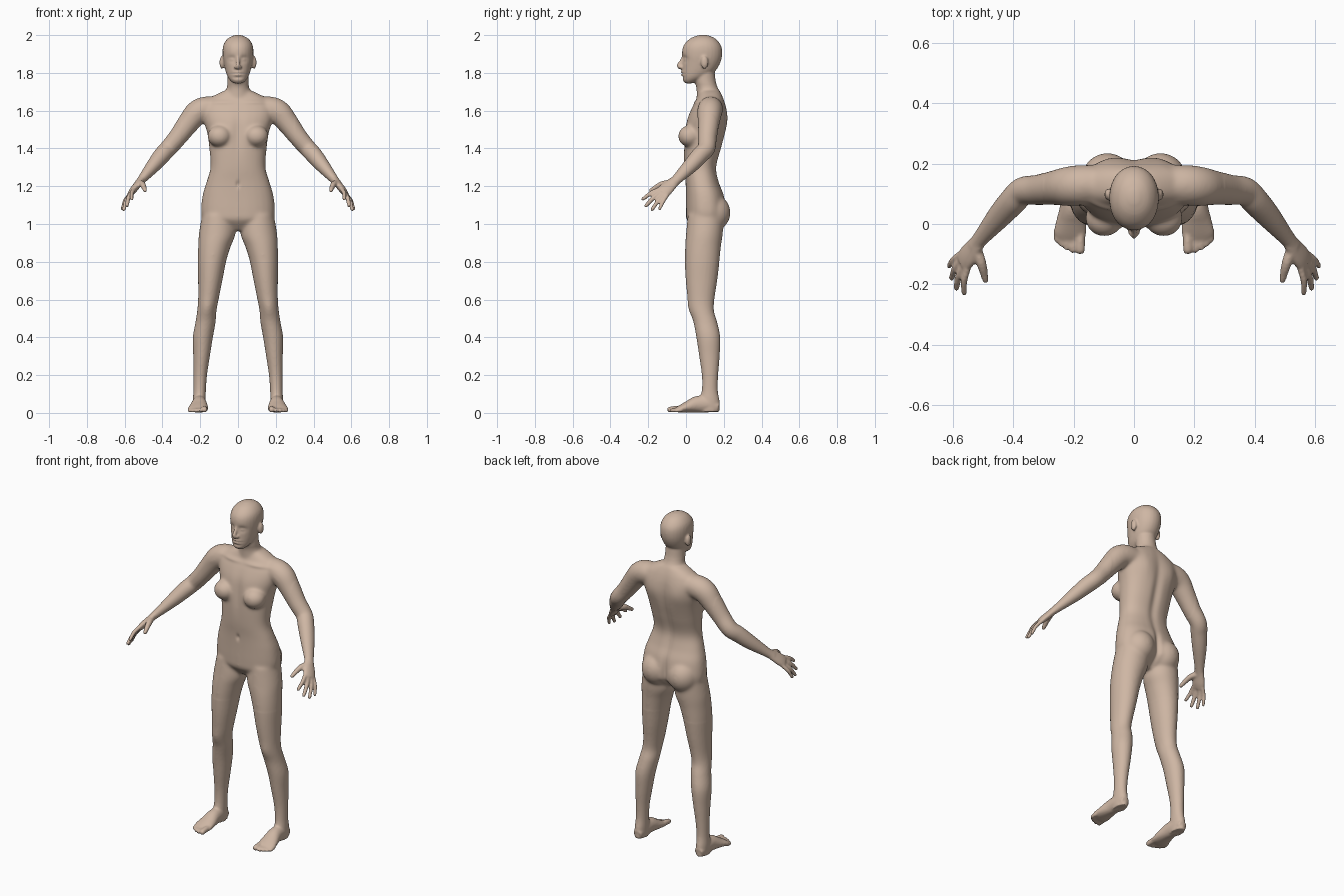
import bpy, bmesh, math
from mathutils import Vector, Matrix

bm = bmesh.new()
SEG = 28


def spline(rows, steps=5):
    """Catmull-Rom through rows of numbers."""
    out = []
    for i in range(len(rows) - 1):
        a, b, c, d = (rows[max(0, min(len(rows) - 1, i + k))] for k in (-1, 0, 1, 2))
        for s in range(steps):
            t = s / steps
            out.append([0.5 * (2 * q + (r - p) * t + (2 * p - 5 * q + 4 * r - w) * t * t
                               + (3 * q - p - 3 * r + w) * t ** 3)
                        for p, q, r, w in zip(a, b, c, d)])
    return out + [list(rows[-1])]


def loft(rings):
    """Closed skin through a list of point rings."""
    vs = [[bm.verts.new(p) for p in r] for r in rings]
    n = len(vs[0])
    for a, b in zip(vs, vs[1:]):
        for i in range(n):
            j = (i + 1) % n
            bm.faces.new((a[i], a[j], b[j], b[i]))
    bm.faces.new(vs[0][::-1])
    bm.faces.new(vs[-1])


def column(rows, p=2.0):
    """Upright form; rows are z, centre x, half width, front y, back y."""
    rings = []
    for z, cx, hw, yf, yb in spline(rows):
        ring = []
        for i in range(SEG):
            a = 2 * math.pi * i / SEG
            c, s = math.cos(a), math.sin(a)
            ring.append((cx + hw * math.copysign(abs(c) ** (2 / p), c),
                         (yf + yb) / 2 + (yb - yf) / 2 * math.copysign(abs(s) ** (2 / p), s), z))
        rings.append(ring)
    loft(rings)


def tube(rows, ref):
    """Limb along a path; rows are x, y, z, radius along ref, radius across."""
    pts = spline(rows)
    rings = []
    for i, r in enumerate(pts):
        t = (Vector(pts[min(i + 1, len(pts) - 1)][:3]) - Vector(pts[max(i - 1, 0)][:3])).normalized()
        u = (Vector(ref) - t * t.dot(Vector(ref))).normalized()
        v = t.cross(u)
        rings.append([Vector(r[:3]) + u * r[3] * math.cos(a) + v * r[4] * math.sin(a)
                      for a in (2 * math.pi * k / SEG for k in range(SEG))])
    loft(rings)


def ball(c, r):
    m = Matrix.Translation(c) @ Matrix.Diagonal((*r, 1))
    bmesh.ops.create_uvsphere(bm, u_segments=24, v_segments=16, radius=1, matrix=m)


# ---- one side: leg
column([(1.05, .105, .085, .01, .20), (.95, .110, .097, 0, .195), (.88, .125, .086, -.005, .185),
        (.80, .138, .075, -.006, .177), (.70, .147, .064, -.001, .165), (.60, .157, .054, .01, .15),
        (.54, .165, .051, .024, .148), (.48, .172, .053, .04, .165), (.40, .186, .053, .055, .181),
        (.30, .193, .044, .07, .178), (.20, .200, .036, .084, .17), (.12, .203, .033, .084, .168),
        (.06, .205, .034, .07, .178), (.006, .205, .032, .07, .178)])
# foot and toes
tube([(.205, .172, .028, .026, .025), (.205, .12, .045, .035, .044), (.205, .06, .045, .040, .044),
      (.208, .01, .032, .049, .031), (.212, -.03, .021, .054, .020), (.214, -.05, .016, .046, .013)], (1, 0, 0))
for x, y, r in ((.178, -.088, .016), (.203, -.088, .011), (.222, -.079, .011),
                (.239, -.068, .0105), (.255, -.054, .0105)):
    tube([(x, -.02, r + .006, r, r), (x, y + .02, r + .004, r, r), (x, y, r + .001, r, r * .9)], (1, 0, 0))
    ball((x, y, r + .001), (r, r * .8, r * .9))

# arm
W = Vector((.38, .80, -.46)).normalized()      # across the palm
N = Vector((.77, -.01, .62)).normalized()      # back of the hand
tube([(.08, .135, 1.61, .055, .055), (.16, .13, 1.61, .066, .066), (.215, .125, 1.59, .066, .066),
      (.262, .12, 1.535, .058, .058), (.318, .113, 1.46, .050, .050), (.368, .108, 1.402, .047, .046),
      (.402, .075, 1.365, .046, .045), (.447, .025, 1.31, .041, .038), (.51, -.05, 1.235, .028, .023),
      (.53, -.076, 1.212, .030, .020)], W)
# palm
tube([(.505, -.045, 1.24, .024, .020), (.53, -.078, 1.211, .034, .019),
      (.552, -.108, 1.183, .040, .019), (.568, -.128, 1.163, .038, .015)], W)
# fingers
K = Vector((.563, -.122, 1.168))
for off, tip, r in ((-.031, (.562, -.228, 1.132), .0115), (-.010, (.588, -.212, 1.097), .012),
                    (.011, (.604, -.179, 1.077), .0115), (.030, (.612, -.140, 1.080), .0105)):
    a, b = K + W * off, Vector(tip)
    m = a.lerp(b, .5) + N * .008
    tube([(*a, r, r), (*m, r, r), (*b, r * .85, r * .85)], W)
    ball(b, (r * .85,) * 3)
# thumb
tube([(.525, -.075, 1.215, .018, .018), (.506, -.128, 1.210, .017, .016), (.492, -.185, 1.178, .011, .011)], N)
ball((.492, -.185, 1.178), (.011, .012, .011))

# breast, buttock, ear
ball((.098, .02, 1.465), (.064, .062, .058))
ball((.088, .14, 1.06), (.090, .096, .098))
ball((.085, .098, 1.855), (.013, .020, .034))
ball((.012, -.026, 1.830), (.009, .012, .008))

# ---- mirror the side parts
half = bmesh.ops.duplicate(bm, geom=bm.verts[:] + bm.edges[:] + bm.faces[:])["geom"]
for v in half:
    if isinstance(v, bmesh.types.BMVert):
        v.co.x *= -1

# ---- torso
column([(.965, 0, .09, .05, .14), (1.02, 0, .175, .005, .205), (1.06, 0, .196, 0, .215),
        (1.15, 0, .188, -.001, .202), (1.22, 0, .168, -.003, .176), (1.30, 0, .146, -.010, .162),
        (1.40, 0, .152, -.012, .188), (1.48, 0, .163, -.008, .208), (1.55, 0, .183, .004, .217),
        (1.61, 0, .190, .028, .213), (1.655, 0, .165, .052, .202), (1.685, 0, .118, .065, .19),
        (1.705, 0, .075, .07, .18)], 2.3)
# neck
column([(1.62, 0, .085, .06, .20), (1.68, 0, .072, .056, .19), (1.72, 0, .060, .055, .170),
        (1.76, 0, .056, .045, .157), (1.83, 0, .055, .04, .15)])
# head
column([(1.745, 0, .024, -.004, .035), (1.76, 0, .041, -.016, .075), (1.78, 0, .055, -.019, .115),
        (1.81, 0, .066, -.020, .155), (1.85, 0, .075, -.019, .18), (1.89, 0, .081, -.021, .191),
        (1.93, 0, .081, -.018, .190), (1.96, 0, .072, -.002, .176), (1.985, 0, .050, .028, .150),
        (1.998, 0, .022, .062, .117), (2.001, 0, .008, .08, .10)], 2.1)
# nose
tube([(0, -.014, 1.888, .008, .008), (0, -.027, 1.86, .009, .010), (0, -.037, 1.836, .012, .012),
      (0, -.024, 1.822, .010, .006)], (1, 0, 0))

bmesh.ops.recalc_face_normals(bm, faces=bm.faces[:])
rough = bpy.data.meshes.new("body_parts")
bm.to_mesh(rough)
bm.free()
body = bpy.data.objects.new("body", rough)
bpy.context.collection.objects.link(body)

# ---- fuse all parts into one skin
rm = body.modifiers.new("fuse", 'REMESH')
rm.mode = 'VOXEL'
rm.voxel_size = .006
sm = body.modifiers.new("soften", 'SMOOTH')
sm.factor, sm.iterations = .5, 4
bpy.context.view_layer.update()
skin = bpy.data.meshes.new_from_object(body.evaluated_get(bpy.context.evaluated_depsgraph_get()))
body.modifiers.clear()
body.data = skin
skin.name = "body"

# ---- blend the joins of the torso, then sculpt small forms
bm = bmesh.new()
bm.from_mesh(skin)
trunk = [v for v in bm.verts if .8 < v.co.z < 1.74 and abs(v.co.x) < .3]
for _ in range(14):
    bmesh.ops.smooth_vert(bm, verts=trunk, factor=.5, use_axis_x=True, use_axis_y=True, use_axis_z=True)

# centre, spread, push along y (both sides alike)
dents = [((.033, -.01, 1.874), (.017, .03, .012), .011),      # eye socket
         ((.033, -.01, 1.871), (.010, .03, .006), -.006),     # eyelid
         ((0, -.02, 1.804), (.017, .03, .005), -.007),        # upper lip
         ((0, -.02, 1.789), (.015, .03, .005), -.007),        # lower lip
         ((0, -.02, 1.797), (.020, .03, .002), .006),         # mouth line
         ((0, -.01, 1.776), (.018, .03, .005), .005),         # above chin
         ((0, .20, 1.38), (.018, .06, .15), -.012),           # spine
         ((.085, .21, 1.56), (.035, .05, .05), .008),         # shoulder blade
         ((0, .0, 1.48), (.018, .05, .07), .008),             # breastbone
         ((.09, .05, 1.645), (.05, .05, .008), -.006),        # collar bone
         ((0, 0, 1.21), (.007, .04, .012), .008),             # navel
         ((0, .2, 1.05), (.012, .07, .07), -.018),            # buttock cleft
         ((.163, .02, .55), (.025, .04, .03), -.007)]         # kneecap
for v in bm.verts:
    x, y, z = abs(v.co.x), v.co.y, v.co.z
    for c, s, push in dents:
        e = ((x - c[0]) / s[0]) ** 2 + ((y - c[1]) / s[1]) ** 2 + ((z - c[2]) / s[2]) ** 2
        if e < 9:
            v.co.y += push * math.exp(-e / 2)
    v.co.z = max(v.co.z, 0.002)
bm.to_mesh(skin)
bm.free()
for p in skin.polygons:
    p.use_smooth = True

# ---- skin colour
mat = bpy.data.materials.new("skin")
mat.diffuse_color = (.62, .47, .37, 1)
skin.materials.clear()
skin.materials.append(mat)
